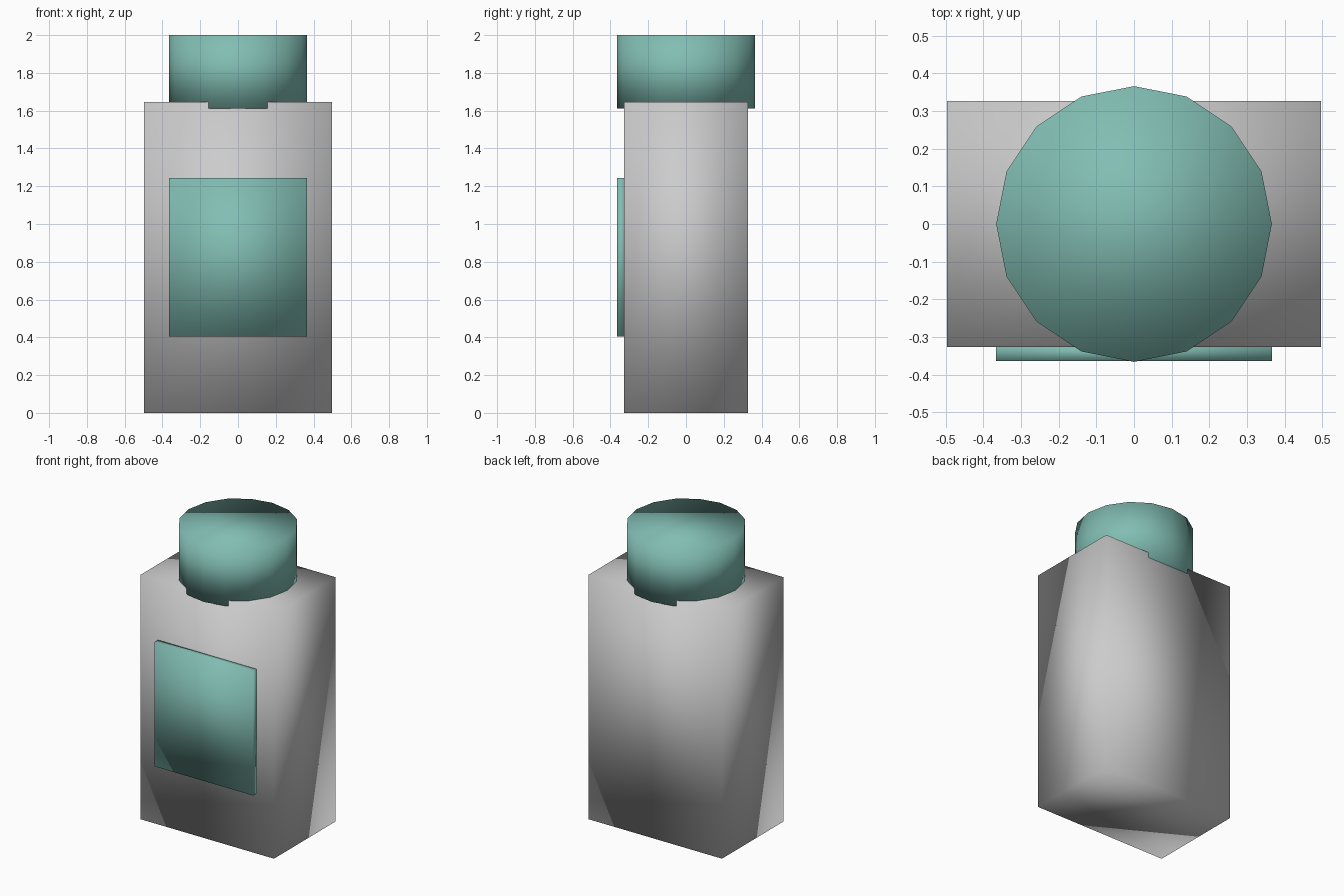
import bpy

if "Cube" in bpy.data.objects:
    bpy.data.objects.remove(bpy.data.objects["Cube"])


def material(name, rgb):
    mat = bpy.data.materials.new(name)
    mat.diffuse_color = (*rgb, 1.0)
    mat.use_nodes = True
    mat.node_tree.nodes["Principled BSDF"].inputs["Base Color"].default_value = mat.diffuse_color
    return mat


def finish(name, mat):
    obj = bpy.context.object
    obj.name = name
    bpy.ops.object.transform_apply(location=True, rotation=True, scale=True)
    obj.data.materials.append(mat)
    bpy.ops.object.shade_smooth()  # soft shading runs over every edge
    return obj


def box(name, lo, hi, mat):
    centre = [(a + b) / 2 for a, b in zip(lo, hi)]
    bpy.ops.mesh.primitive_cube_add(size=1, location=centre)
    bpy.context.object.scale = [b - a for a, b in zip(lo, hi)]
    return finish(name, mat)


off_white = material("off_white", (0.80, 0.83, 0.80))
teal = material("teal", (0.22, 0.51, 0.45))

# Bottle body
box("bottle_body", (-0.497, -0.327, 0.0), (0.497, 0.327, 1.647), off_white)

# Front label, slightly sunk into the body
box("front_label", (-0.366, -0.364, 0.405), (0.366, -0.32, 1.243), teal)

# Sixteen-sided cap, overhanging the body at front and back
bpy.ops.mesh.primitive_cylinder_add(vertices=16, radius=0.366, depth=0.388,
                                    location=(0, 0, 1.806))
finish("bottle_cap", teal)
